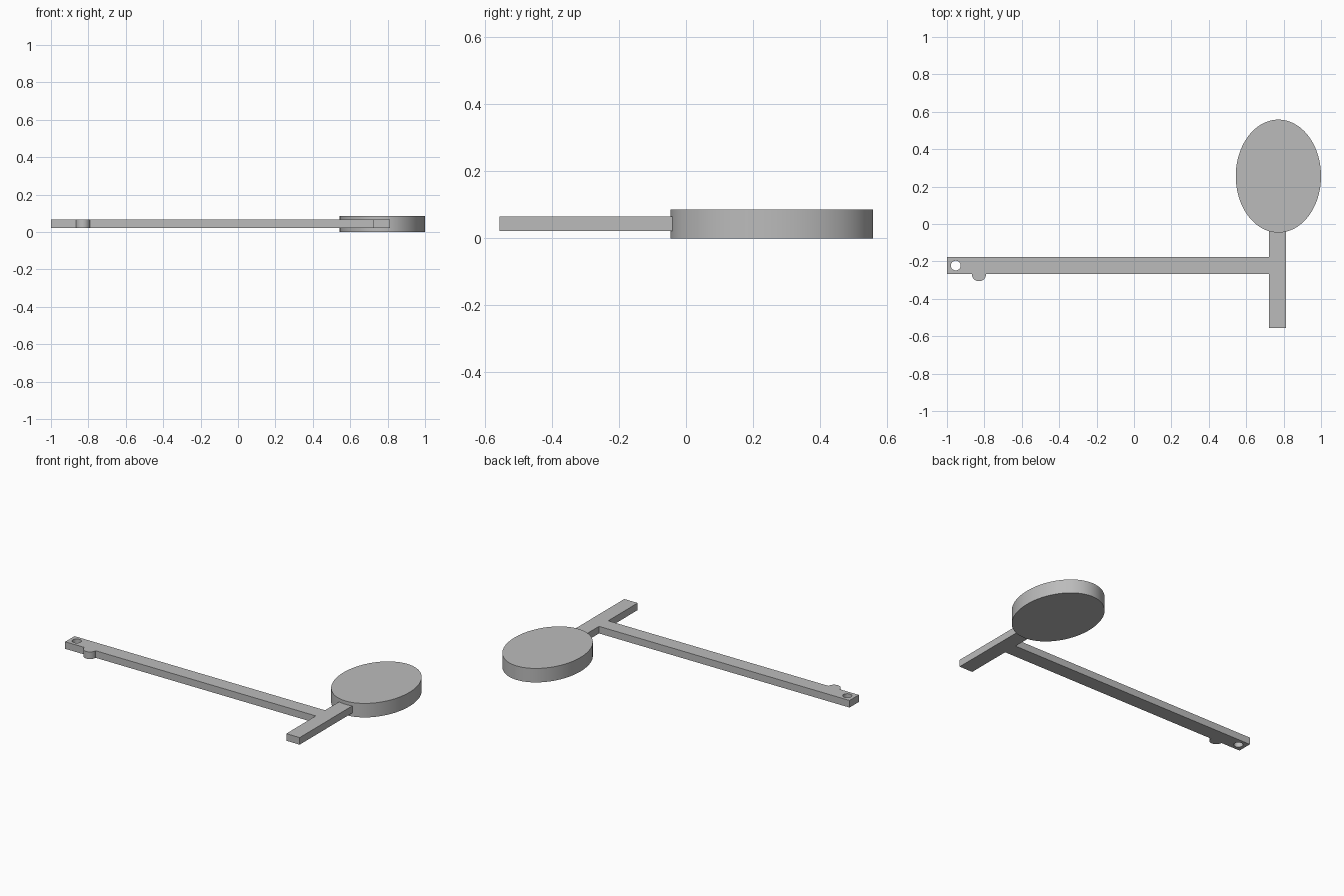
import bpy, bmesh, math

cube = bpy.data.objects.get("Cube")
if cube:
    bpy.data.objects.remove(cube)

grey = bpy.data.materials.new("plain grey")
grey.use_nodes = True
COLOUR = (0.5, 0.5, 0.5, 1)
grey.diffuse_color = COLOUR
grey.node_tree.nodes["Principled BSDF"].inputs["Base Color"].default_value = COLOUR


def arc(cx, cy, rx, ry, start, end, steps):
    """Points along an elliptical arc, both ends included."""
    angles = [math.radians(start + (end - start) * i / steps) for i in range(steps + 1)]
    return [(cx + rx * math.cos(a), cy + ry * math.sin(a)) for a in angles]


def plate(name, loops, bottom, top):
    """Flat plate from an outer outline and optional hole outlines."""
    bm = bmesh.new()
    edges = []
    for loop in loops:
        verts = [bm.verts.new((x, y, bottom)) for x, y in loop]
        edges += [bm.edges.new((v, verts[i - 1])) for i, v in enumerate(verts)]
    if len(loops) == 1:
        faces = [bm.faces.new(verts)]
    else:
        filled = bmesh.ops.triangle_fill(bm, edges=edges, use_beauty=True)
        faces = [g for g in filled["geom"] if isinstance(g, bmesh.types.BMFace)]
    raised = bmesh.ops.extrude_face_region(bm, geom=faces, use_keep_orig=True)
    moved = [g for g in raised["geom"] if isinstance(g, bmesh.types.BMVert)]
    bmesh.ops.translate(bm, verts=moved, vec=(0, 0, top - bottom))
    bmesh.ops.recalc_face_normals(bm, faces=bm.faces[:])
    mesh = bpy.data.meshes.new(name)
    bm.to_mesh(mesh)
    bm.free()
    mesh.materials.append(grey)
    obj = bpy.data.objects.new(name, mesh)
    bpy.context.collection.objects.link(obj)
    bpy.ops.object.select_all(action="DESELECT")
    obj.select_set(True)
    bpy.context.view_layer.objects.active = obj
    bpy.ops.object.shade_smooth_by_angle(angle=math.radians(30))
    return obj


# Oval disc
plate("oval_disc", [arc(0.772, 0.256, 0.228, 0.302, 0, 360, 96)[:-1]], 0, 0.087)

# T-shaped arm with a rounded stop on its front edge and a pivot hole
front, back, left, right = -0.268, -0.177, 0.722, 0.814
outline = [(-1, back), (-1, front)]
outline += arc(-0.829, front, 0.038, 0.038, 180, 360, 24)
outline += [(left, front), (left, -0.557), (right, -0.557),
            (right, 0.0), (left, 0.0), (left, back)]
hole = arc(-0.953, -0.222, 0.026, 0.026, 0, 360, 32)[:-1]
plate("cross_arm", [outline, hole], 0.022, 0.066)
